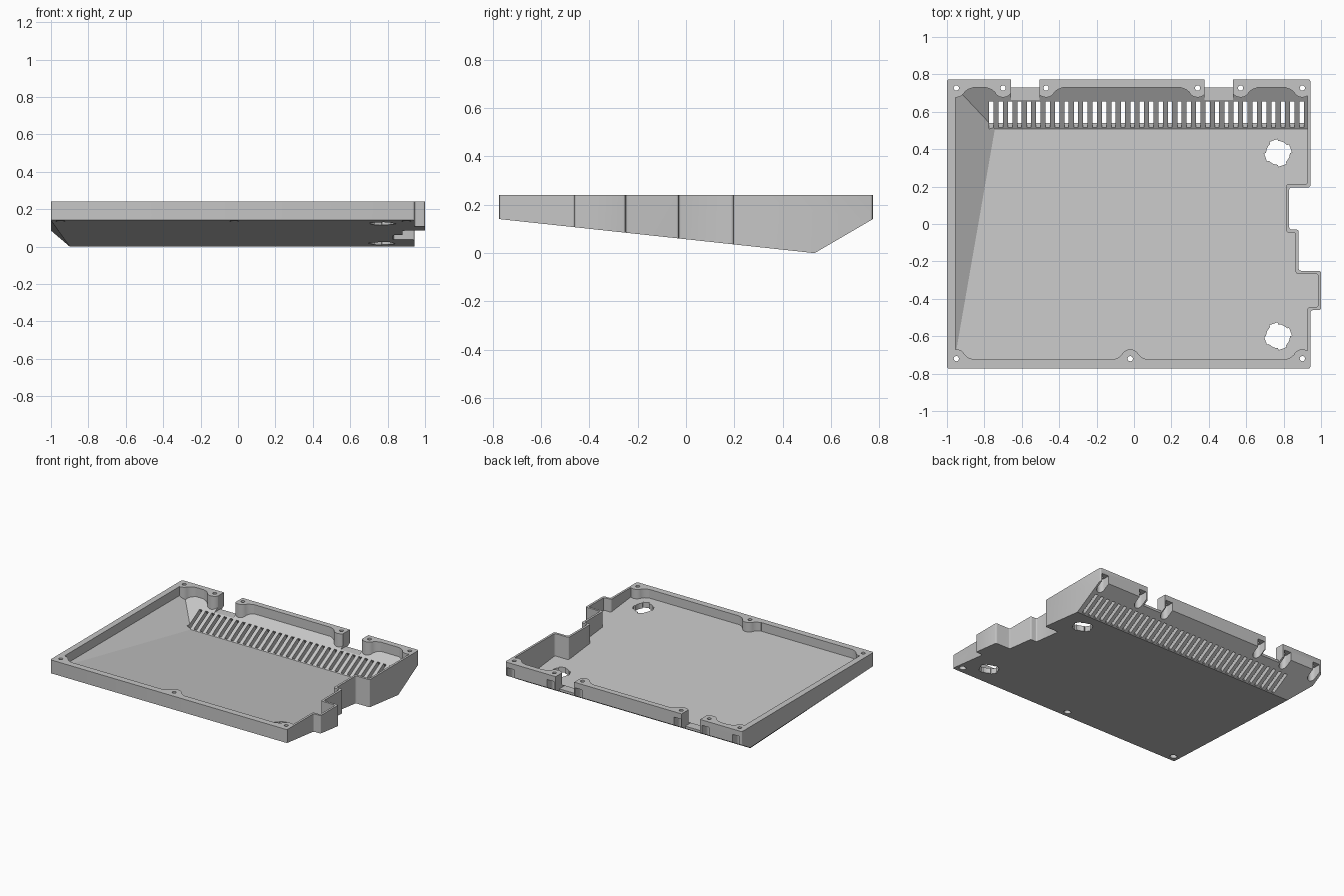
import bpy, bmesh, math
from mathutils import Matrix, Vector

cube = bpy.data.objects.get("Cube")
if cube:
    bpy.data.objects.remove(cube, do_unlink=True)

grey = bpy.data.materials.new("light_grey_plastic")
grey.use_nodes = True
colour = (0.56, 0.56, 0.56, 1)
grey.diffuse_color = colour
grey.node_tree.nodes["Principled BSDF"].inputs["Base Color"].default_value = colour

TOP = 0.24
BACK_SLOPE, MAIN_SLOPE = 0.583, -0.108


def add_prism(bm, points, z0, z1, round_off=0):
    """Extrude a flat outline; optionally round its upright corners."""
    base = bm.faces.new([bm.verts.new((x, y, z0)) for x, y in points])
    new = bmesh.ops.extrude_face_region(bm, geom=[base])["geom"]
    bmesh.ops.translate(bm, vec=(0, 0, z1 - z0),
                        verts=[g for g in new if isinstance(g, bmesh.types.BMVert)])
    if round_off:
        upright = [e for e in bm.edges
                   if abs(e.verts[0].co.z - e.verts[1].co.z) > 0.01]
        bmesh.ops.bevel(bm, geom=upright, offset=round_off, segments=3,
                        profile=0.5, affect='EDGES')


def trim_below(bm, point, a, b):
    """Remove all below the plane rising by a along x and b along y."""
    cut = bmesh.ops.bisect_plane(
        bm, geom=bm.verts[:] + bm.edges[:] + bm.faces[:], plane_co=point,
        plane_no=Vector((a, b, -1)).normalized(), clear_outer=True)
    rim = [g for g in cut["geom_cut"] if isinstance(g, bmesh.types.BMEdge)]
    bmesh.ops.contextual_create(bm, geom=rim)


def make(name, bm):
    bmesh.ops.recalc_face_normals(bm, faces=bm.faces[:])
    mesh = bpy.data.meshes.new(name)
    bm.to_mesh(mesh)
    bm.free()
    ob = bpy.data.objects.new(name, mesh)
    bpy.context.collection.objects.link(ob)
    mesh.materials.append(grey)
    return ob


def subtract(target, bm):
    cutter = make("cutter", bm)
    cutter.hide_render = True
    mod = target.modifiers.new("cut", 'BOOLEAN')
    mod.operation, mod.solver, mod.object = 'DIFFERENCE', 'EXACT', cutter
    bpy.context.view_layer.objects.active = target
    bpy.ops.object.modifier_apply(modifier=mod.name)
    bpy.data.objects.remove(cutter, do_unlink=True)


def arc(x, y, r, side, start=0, steps=12):
    """Half circle around a screw, bulging away from the wall on that side."""
    angles = [math.radians(start + (180 - 2 * start) * i / steps) for i in range(steps + 1)]
    return [(x + r * math.cos(t), y - side * r * math.sin(t)) for t in angles]


def add_cylinder(bm, x, y, r, z0, z1):
    bmesh.ops.create_cone(bm, cap_ends=True, segments=24, radius1=r, radius2=r,
                          depth=z1 - z0,
                          matrix=Matrix.Translation((x, y, (z0 + z1) / 2)))


def add_box(bm, size, matrix):
    bmesh.ops.create_cube(bm, size=1, matrix=matrix @ Matrix.Diagonal((*size, 1)))


# Tray body with sloping underside
outline = [(-1, -.773), (.943, -.773), (.943, -.461), (1, -.461), (1, -.25), (.88, -.25),
           (.88, -.03), (.83, -.03), (.83, .195), (.943, .195), (.943, .773), (-1, .773)]
bm = bmesh.new()
add_prism(bm, outline, -.5, TOP, .012)
trim_below(bm, (0, .532, 0), 0, MAIN_SLOPE)
trim_below(bm, (0, .532, 0), 0, BACK_SLOPE)
trim_below(bm, (-.9, .532, 0), -.905, -.038)
tray = make("case_tray", bm)

# Cavity, with thin walls on the stepped side
inside = [(-.955, -.725), (.927, -.725), (.927, -.445), (.984, -.445), (.984, -.266),
          (.864, -.266), (.864, -.046), (.814, -.046), (.814, .213), (.927, .213),
          (.927, .73), (-.955, .73)]
bm = bmesh.new()
add_prism(bm, inside, -.5, .5, .012)
trim_below(bm, (0, .53, .04), 0, MAIN_SLOPE)
trim_below(bm, (0, .53, .055), 0, BACK_SLOPE)
trim_below(bm, (-.745, .5, .043), -.62, 0)
cavity = make("cavity", bm)

# Screw bosses are left standing in the cavity
back_x = [-.95, -.70, -.47, .34, .57, .90]
front_x = [-.95, -.02, .90]
screws = [(x, .727, 1) for x in back_x] + [(x, -.72, -1) for x in front_x]
bm = bmesh.new()
for x, y, side in screws:
    wall = side * .9
    foot = side * (.729 if side > 0 else .724)
    add_prism(bm, [(x + .09, wall), (x + .09, foot), (x + .062, foot - side * .01)]
              + arc(x, y, .05, side, 25)
              + [(x - .062, foot - side * .01), (x - .09, foot), (x - .09, wall)], -.6, .6)
subtract(cavity, bm)
bm = bmesh.new()
bm.from_mesh(cavity.data)
bpy.data.objects.remove(cavity, do_unlink=True)
subtract(tray, bm)

# Two notches in the back wall, each with a low ledge
for x in (-.581, .452):
    for y0, z0 in ((.6, .133), (.73, -.5)):
        bm = bmesh.new()
        add_box(bm, (.152, 1 - y0, .5 - z0),
                Matrix.Translation((x, (1 + y0) / 2, (.5 + z0) / 2)))
        subtract(tray, bm)

# Screw recesses from below: open to the back, round at the front
bm = bmesh.new()
for x, y, side in screws:
    if side > 0:
        add_prism(bm, arc(x, y, .029, side) + [(x - .029, .9), (x + .029, .9)], -.3, .2)
    else:
        add_cylinder(bm, x, y, .024, -.3, .17)
subtract(tray, bm)

# Screw holes
bm = bmesh.new()
for x, y, side in screws:
    add_cylinder(bm, x, y, .014, .1, .4)
subtract(tray, bm)

# Row of vent slots, square to the back slope
bm = bmesh.new()
tilt = Matrix.Rotation(math.atan(BACK_SLOPE), 4, 'X')
for i in range(34):
    place = Matrix.Translation((-.763 + i * .0503, .574, .108))
    add_box(bm, (.023, .162, .3), place @ tilt)
subtract(tray, bm)

# Keyed round holes for feet
for y in (.38, -.60):
    bm = bmesh.new()
    add_cylinder(bm, .77, y, .064, -.3, .5)
    subtract(tray, bm)
    for turn in (20, 110):
        bm = bmesh.new()
        add_box(bm, (.142, .045, .8), Matrix.Translation((.77, y, .1))
                @ Matrix.Rotation(math.radians(turn), 4, 'Z'))
        subtract(tray, bm)

# Smooth the round parts, keep the edges crisp
bpy.ops.object.select_all(action='DESELECT')
tray.select_set(True)
bpy.context.view_layer.objects.active = tray
bpy.ops.object.shade_smooth_by_angle(angle=math.radians(25))
